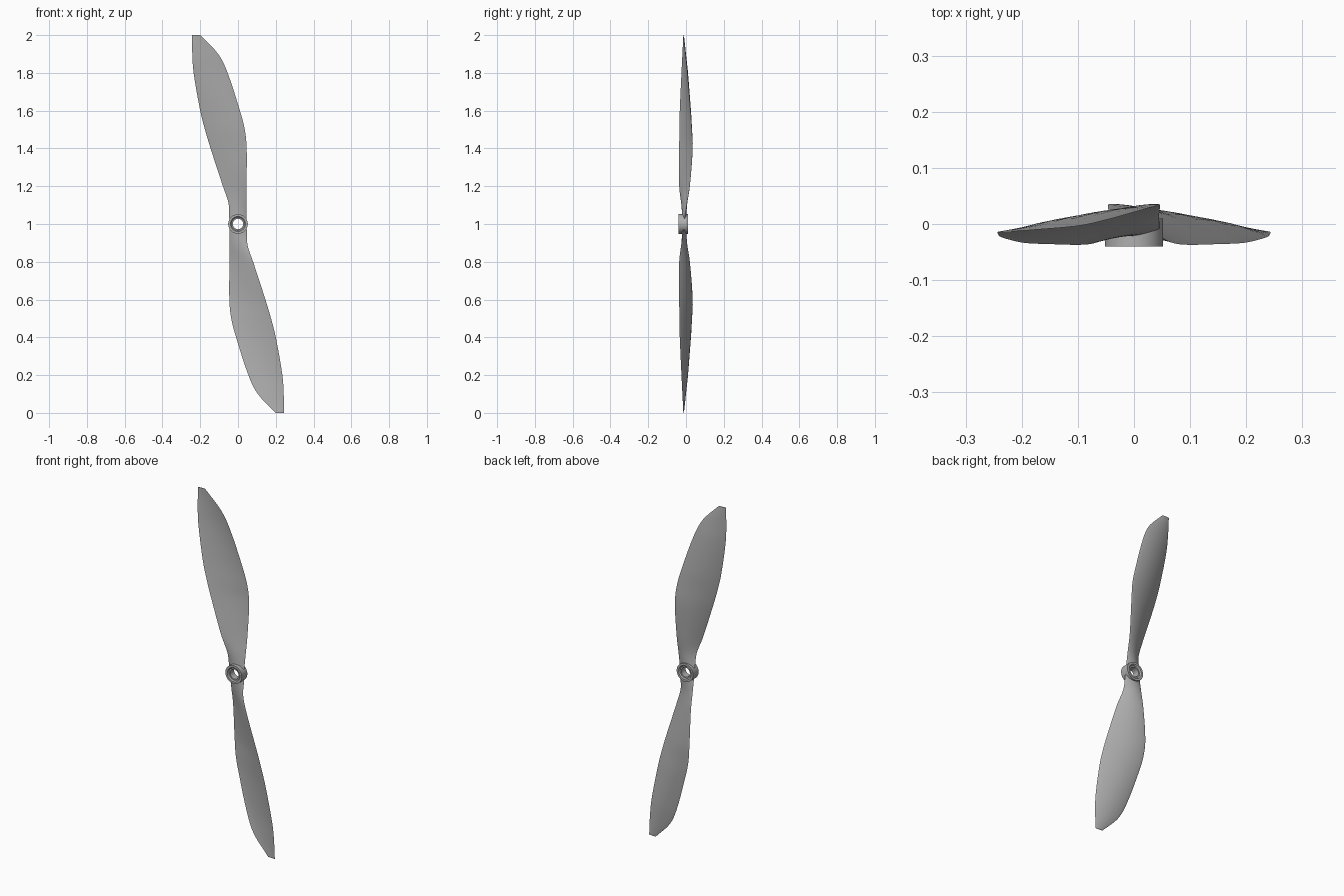
import bpy, bmesh, math
from mathutils import Matrix

if "Cube" in bpy.data.objects:
    bpy.data.objects.remove(bpy.data.objects["Cube"])

grey = bpy.data.materials.new("plain grey")
grey.diffuse_color = (0.43, 0.43, 0.43, 1)
grey.use_nodes = True
grey.node_tree.nodes["Principled BSDF"].inputs["Base Color"].default_value = grey.diffuse_color

# Blade stations: height above hub, left edge x, y, right edge x, y, back bulge, front bulge
STATIONS = [
    (0.03, -0.048, -0.012, 0.045, -0.008, 0.012, -0.012),
    (0.11, -0.050, -0.025, 0.045, 0.005, 0.012, -0.008),
    (0.20, -0.080, -0.036, 0.045, 0.020, 0.014, -0.002),
    (0.40, -0.145, -0.036, 0.046, 0.035, 0.018, 0.006),
    (0.50, -0.175, -0.035, 0.036, 0.031, 0.019, 0.008),
    (0.60, -0.200, -0.033, 0.010, 0.024, 0.020, 0.010),
    (0.80, -0.235, -0.024, -0.055, 0.006, 0.016, 0.009),
    (0.90, -0.242, -0.019, -0.105, -0.004, 0.010, 0.005),
    (1.00, -0.243, -0.014, -0.200, -0.012, 0.002, -0.001),
]


def slope(i, k):
    a, b = STATIONS[max(i - 1, 0)], STATIONS[min(i + 1, len(STATIONS) - 1)]
    return (b[k] - a[k]) / (b[0] - a[0])


def station(i, t):
    """Smooth (Hermite) blend between station i and i + 1."""
    a, b = STATIONS[i], STATIONS[i + 1]
    h = b[0] - a[0]
    out = [a[0] + h * t]
    for k in range(1, 7):
        out.append((2*t**3 - 3*t**2 + 1) * a[k] + (t**3 - 2*t**2 + t) * h * slope(i, k)
                   + (3*t**2 - 2*t**3) * b[k] + (t**3 - t**2) * h * slope(i + 1, k))
    return out


def finish(name, bm, angle):
    bmesh.ops.recalc_face_normals(bm, faces=bm.faces)
    me = bpy.data.meshes.new(name)
    bm.to_mesh(me)
    bm.free()
    me.materials.append(grey)
    ob = bpy.data.objects.new(name, me)
    bpy.context.collection.objects.link(ob)
    bpy.ops.object.select_all(action='DESELECT')
    ob.select_set(True)
    bpy.context.view_layer.objects.active = ob
    bpy.ops.object.shade_smooth_by_angle(angle=math.radians(angle))
    return ob


def blade(name, turn):
    n, steps = 14, 4
    rows = [station(i, s / steps) for i in range(len(STATIONS) - 1) for s in range(steps)]
    rows.append(STATIONS[-1])
    bm = bmesh.new()
    rings = []
    for z, xl, yl, xr, yr, back, front in rows:
        ring = []
        # back surface left to right, then front surface right to left
        path = [(j / n, back) for j in range(n + 1)] + [(j / n, front) for j in range(n - 1, 0, -1)]
        for s, bulge in path:
            u = (1 - math.cos(math.pi * s)) / 2
            y = yl + (yr - yl) * u + bulge * math.sin(math.pi * u) ** 0.8 if 0 < s < 1 else yl + (yr - yl) * u
            ring.append(bm.verts.new((xl + (xr - xl) * u, y, z)))
        rings.append(ring)
    m = len(rings[0])
    for a, b in zip(rings, rings[1:]):
        for j in range(m):
            k = (j + 1) % m
            bm.faces.new((a[j], a[k], b[k], b[j]))
    bm.faces.new(rings[0])
    bm.faces.new(rings[-1])
    bm.transform(Matrix.Translation((0, 0, 1)) @ Matrix.Rotation(turn, 4, 'Y'))
    return finish(name, bm, 40)


# Two blades, the lower one turned half way round the hub axis
blade("upper_blade", 0)
blade("lower_blade", math.pi)

# Hub ring: turned profile (radius, y) with a countersunk bore
profile = [(0.052, -0.040), (0.052, 0.010), (0.040, 0.010), (0.034, 0.004),
           (0.027, 0.004), (0.027, -0.034), (0.034, -0.034), (0.040, -0.040)]
bm = bmesh.new()
segs = 48
rings = [[bm.verts.new((r * math.cos(2 * math.pi * i / segs), y, 1 + r * math.sin(2 * math.pi * i / segs)))
          for r, y in profile] for i in range(segs)]
for i in range(segs):
    a, b = rings[i], rings[(i + 1) % segs]
    for j in range(len(profile)):
        k = (j + 1) % len(profile)
        bm.faces.new((a[j], a[k], b[k], b[j]))
finish("hub_ring", bm, 30)
